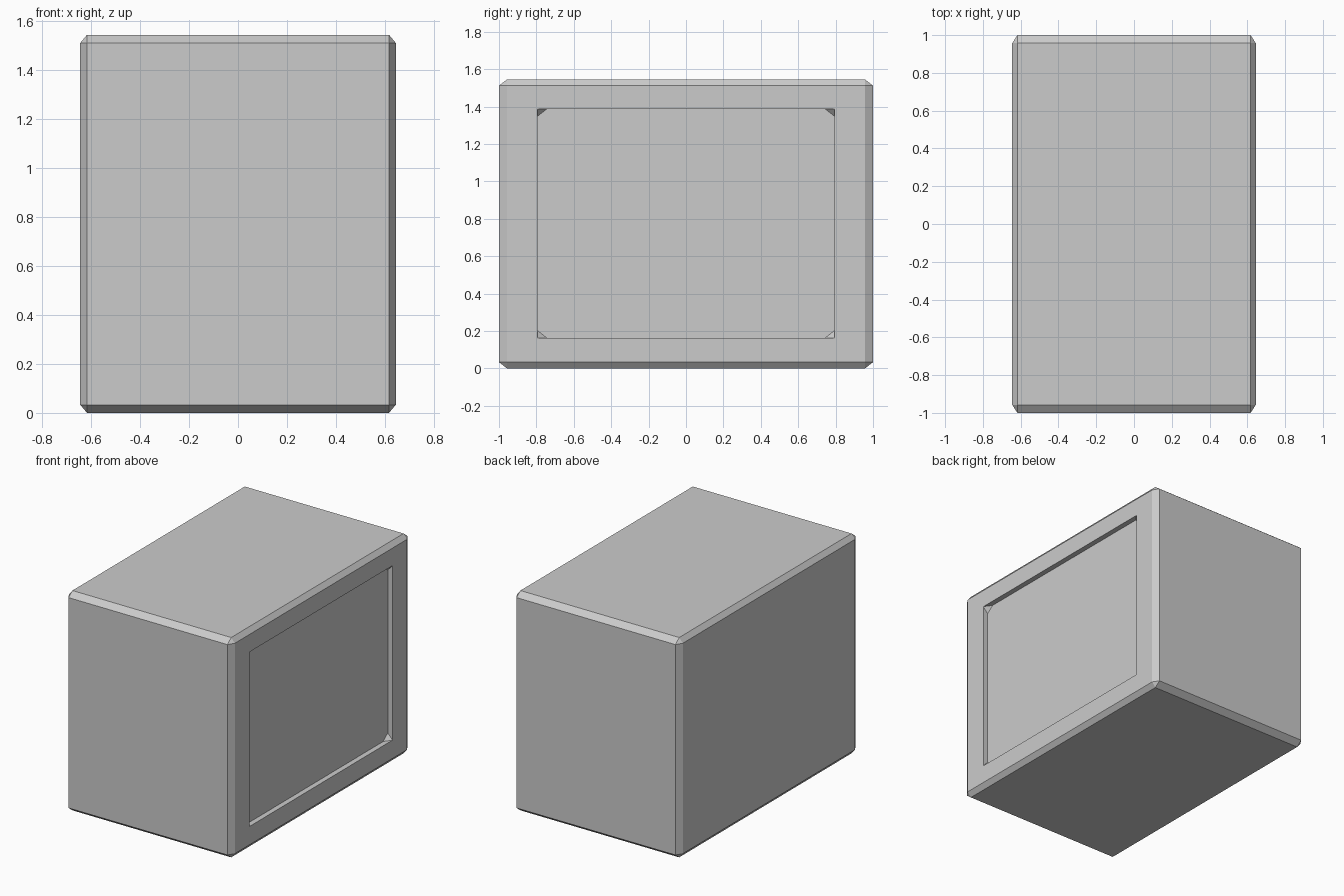
import bpy, bmesh
from math import radians
from mathutils import Vector

if "Cube" in bpy.data.objects:
    bpy.data.objects.remove(bpy.data.objects["Cube"])

W, D, H = 1.29, 2.0, 1.545


def make_object(name, bm):
    bmesh.ops.recalc_face_normals(bm, faces=bm.faces[:])
    mesh = bpy.data.meshes.new(name)
    bm.to_mesh(mesh)
    bm.free()
    ob = bpy.data.objects.new(name, mesh)
    bpy.context.collection.objects.link(ob)
    return ob


# Body: chamfered unit cube stretched to size
bm = bmesh.new()
bmesh.ops.create_cube(bm, size=1)
bmesh.ops.bevel(bm, geom=bm.edges[:], offset=0.0215, segments=1,
                profile=0.5, affect='EDGES')
bmesh.ops.scale(bm, vec=(W, D, H), verts=bm.verts[:])
bmesh.ops.translate(bm, vec=(0, 0, H / 2), verts=bm.verts[:])
body = make_object("box_body", bm)

# Recess cutter: square-cornered opening, floor with clipped corners
hy, hz = 0.795, 0.613
cy, cz = 0.052, 0.041
depth = 0.037
bm = bmesh.new()
for sy in (-1, 1):
    for sz in (-1, 1):
        bm.verts.new((W / 2 + 0.1, sy * hy, sz * hz))
        bm.verts.new((W / 2, sy * hy, sz * hz))
        bm.verts.new((W / 2 - depth, sy * (hy - cy), sz * hz))
        bm.verts.new((W / 2 - depth, sy * hy, sz * (hz - cz)))
bmesh.ops.convex_hull(bm, input=bm.verts[:])
bmesh.ops.dissolve_limit(bm, angle_limit=radians(1),
                         verts=bm.verts[:], edges=bm.edges[:])
bmesh.ops.translate(bm, vec=Vector((0, 0, 0.775)), verts=bm.verts[:])
cutter = make_object("side_recess_cutter", bm)
cutter.hide_render = True

# Cut the side panel recess
mod = body.modifiers.new("side_recess", 'BOOLEAN')
mod.operation = 'DIFFERENCE'
mod.solver = 'EXACT'
mod.object = cutter
bpy.context.view_layer.objects.active = body
bpy.ops.object.modifier_apply(modifier=mod.name)
bpy.data.objects.remove(cutter)
